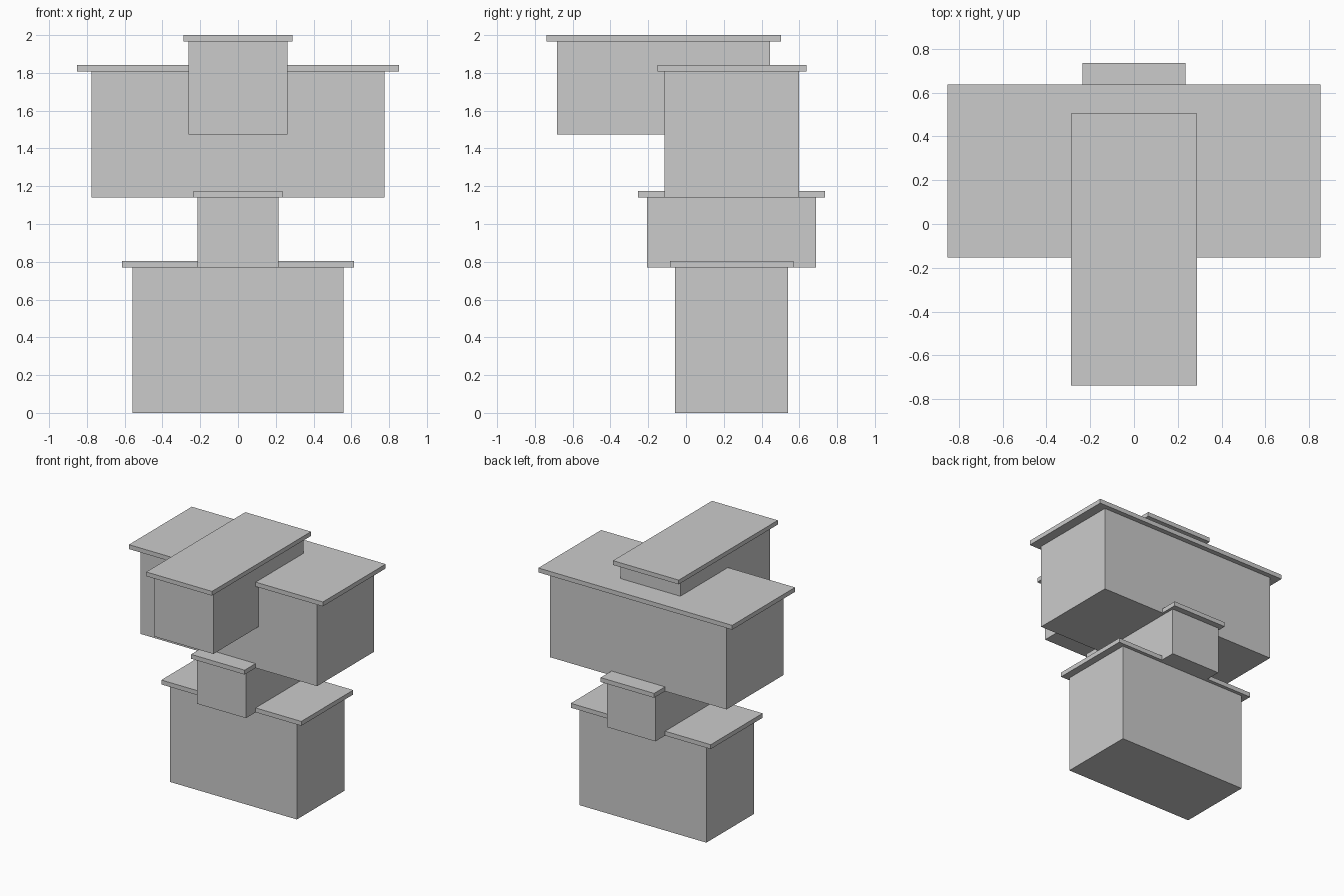
import bpy
import bmesh

if "Cube" in bpy.data.objects:
    bpy.data.objects.remove(bpy.data.objects["Cube"])


def box(name, half_x, y0, y1, z0, z1):
    """Flat-faced box centred on x = 0."""
    bm = bmesh.new()
    bmesh.ops.create_cube(bm, size=1)
    bmesh.ops.scale(bm, vec=(2 * half_x, y1 - y0, z1 - z0), verts=bm.verts)
    bmesh.ops.translate(bm, vec=(0, (y0 + y1) / 2, (z0 + z1) / 2), verts=bm.verts)
    mesh = bpy.data.meshes.new(name)
    bm.to_mesh(mesh)
    bm.free()
    obj = bpy.data.objects.new(name, mesh)
    bpy.context.collection.objects.link(obj)
    return obj


SLAB = 0.035  # roof thickness

# Each storey: name, wall (half x, y range), z range, roof slab (half x, y range)
storeys = [
    ("ground_storey", (0.558, -0.058, 0.541), (0.0, 0.769), (0.615, -0.084, 0.568)),
    ("second_storey", (0.214, -0.206, 0.689), (0.769, 1.139), (0.235, -0.253, 0.736)),
    ("third_storey", (0.776, -0.115, 0.599), (1.139, 1.807), (0.852, -0.152, 0.637)),
    ("top_storey", (0.262, -0.683, 0.445), (1.474, 1.966), (0.289, -0.739, 0.504)),
]

for name, (wx, wy0, wy1), (z0, z1), (rx, ry0, ry1) in storeys:
    box(name + "_walls", wx, wy0, wy1, z0, z1)
    box(name + "_roof_slab", rx, ry0, ry1, z1, min(z1 + SLAB, 2.0))
